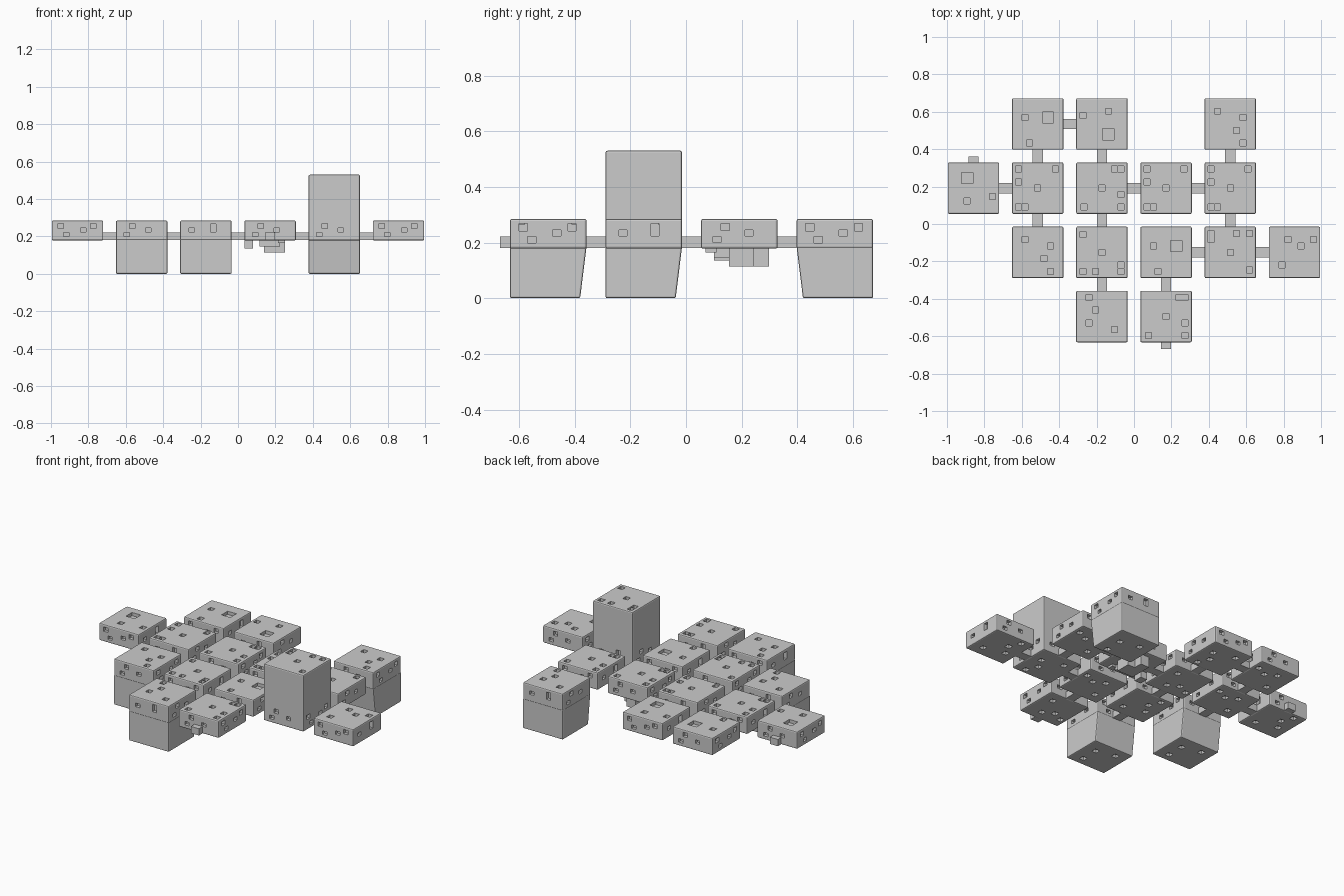
import bpy, bmesh
from mathutils import Vector

if "Cube" in bpy.data.objects:
    bpy.data.objects.remove(bpy.data.objects["Cube"])

P = 0.3432           # block pitch
S = 0.275            # block width
Z0, Z1 = 0.178, 0.285
U = 0.034            # pocket grid step
D = 0.02             # pocket depth


def add_box(bm, c, s):
    """Axis-aligned box from centre and size."""
    vs = bmesh.ops.create_cube(bm, size=1)["verts"]
    for v in vs:
        v.co = Vector([c[i] + v.co[i] * s[i] for i in range(3)])
    return vs


def finish(bm, name):
    mesh = bpy.data.meshes.new(name)
    bm.to_mesh(mesh)
    bm.free()
    ob = bpy.data.objects.new(name, mesh)
    bpy.context.collection.objects.link(ob)
    return ob


def box(name, lo, hi, bevel=0.0, taper=0):
    bm = bmesh.new()
    vs = add_box(bm, [(a + b) / 2 for a, b in zip(lo, hi)], [b - a for a, b in zip(lo, hi)])
    mid_y, mid_z = (lo[1] + hi[1]) / 2, (lo[2] + hi[2]) / 2
    for v in vs:
        if taper and v.co.z < mid_z and (v.co.y - mid_y) * taper > 0:
            v.co.y -= taper * 0.023
    if bevel:
        bmesh.ops.bevel(bm, geom=bm.edges[:], offset=bevel, segments=2, profile=0.5, affect='EDGES')
    return finish(bm, name)


def turn(x, y, n):
    for _ in range(n):
        x, y = -y, x
    return x, y


def carve(ob, cutter):
    """Cut pockets and discard the cutter."""
    cutter.hide_render = True
    m = ob.modifiers.new("pockets", 'BOOLEAN')
    m.operation, m.solver, m.object, m.use_self = 'DIFFERENCE', 'EXACT', cutter, True
    bpy.context.view_layer.objects.active = ob
    bpy.ops.object.modifier_apply(modifier=m.name)
    bpy.data.objects.remove(cutter, do_unlink=True)


# Pocket patterns on the top face: x, y in grid steps, pocket width
TOPS = {
    "three": [(-2, 1, .032), (-1.3, -3, .032), (1.6, 1, .06)],
    "four": [(-2, 2, .032), (2, 1, .032), (2, -3, .032), (1, -1, .032)],
    "six": [(-3, 3, .032), (-3, 1, .032), (-3, -3, .032), (-2, -3, .032), (0, 0, .032), (2.8, 3, .032)],
}
# Side pockets: offset along the face, height, width, tall
SIDES = [
    [(-0.09, .255, .03, .026), (-0.06, .21, .03, .022), (0.03, .234, .03, .022), (0.085, .255, .03, .026)],
    [(-0.075, .234, .03, .022), (0.04, .245, .03, .045)],
    [(-0.05, .256, .03, .026), (-0.08, .211, .03, .022), (0.035, .234, .03, .022)],
]
# Blocks: column, row, pattern, quarter turns, leg taper side (0 = no leg)
BLOCKS = [
    (-1.5, 1.5, "three", 0, 0), (-.5, 1.5, "three", 3, 0), (1.5, 1.5, "four", 0, -1),
    (-2.5, .5, "three", 1, 0), (-1.5, .5, "six", 0, 0), (-.5, .5, "six", 2, 0),
    (.5, .5, "six", 0, 0), (1.5, .5, "six", 0, 0),
    (-1.5, -.5, "four", 0, 1), (-.5, -.5, "six", 1, 0), (.5, -.5, "three", 0, 0),
    (1.5, -.5, "six", 3, 0), (2.5, -.5, "four", 1, 0),
    (-.5, -1.5, "four", 2, 1), (.5, -1.5, "six", 2, 0),
]
YOFF = 0.02
h = S / 2
for i, (col, row, pat, rot, leg) in enumerate(BLOCKS):
    cx, cy = col * P, row * P + YOFF
    top = 0.53 if (col, row) == (1.5, -.5) else Z1
    base = 0.0 if leg else Z0
    body = box("block_%d" % i, (cx - h, cy - h, Z0), (cx + h, cy + h, top), 0.007)
    bm = bmesh.new()
    for x, y, w in TOPS[pat]:
        x, y = turn(x * U, y * U, rot)
        add_box(bm, (cx + x, cy + y, top), (w, w, 2 * D))
    # pockets on the four sides
    for side in range(4):
        for u, z, w, t in SIDES[(i + side) % 3]:
            x, y = turn(u, -h, side)
            size = (w, 2 * D, t) if side % 2 == 0 else (2 * D, w, t)
            add_box(bm, (cx + x, cy + y, z), size)
    if not leg:
        for x, y, w in TOPS["four"]:
            x, y = turn(x * U, y * U, rot + 1)
            add_box(bm, (cx + x, cy + y, Z0), (w, w, 2 * D))
    carve(body, finish(bm, "block_cutter"))
    # tapered leg under the block
    if leg:
        foot = box("leg_%d" % i, (cx - h, cy - h, 0), (cx + h, cy + h, Z0 + .008), 0.006, leg)
        bm = bmesh.new()
        for x, y, w in TOPS["four"][:3]:
            add_box(bm, (cx + x * U * .9, cy + y * U * .8, 0), (w, w, 2 * D))
        carve(foot, finish(bm, "leg_cutter"))

# Connecting bars between neighbours: gap centre in pitch units
BW, BZ0, BZ1 = 0.0275, 0.18, 0.222
g = (P - S) / 2 + 0.008
for n, (c, r) in enumerate([(-1, 1.5), (-2, .5), (0, .5), (1, .5), (1, -.5), (2, -.5)]):
    x, y = c * P, r * P + YOFF
    box("bar_x_%d" % n, (x - g, y - BW, BZ0), (x + g, y + BW, BZ1))
for n, (c, r) in enumerate([(-1.5, 1), (-.5, 1), (1.5, 1), (-1.5, 0), (-.5, 0), (1.5, 0), (-.5, -1), (.5, -1)]):
    x, y = c * P, r * P + YOFF
    box("bar_y_%d" % n, (x - BW, y - g, BZ0), (x + BW, y + g, BZ1))

# Free end stubs
x = -2.5 * P
box("rear_stub", (x - BW, .32, BZ0), (x + BW, .362, BZ1))
x = .5 * P
box("front_stub", (x - BW, -.668, BZ0), (x + BW, -.62, BZ1))

# Stepped cluster hanging beneath one middle block
for n, (x0, x1, y0, y1, z) in enumerate([
        (.035, .08, .10, .155, .135), (.115, .225, .10, .155, .147), (.14, .25, .155, .245, .113),
        (.14, .20, .245, .298, .113), (.215, .25, .07, .11, .165)]):
    box("underside_step_%d" % n, (x0, y0, z), (x1, y1, Z0 + .006))
